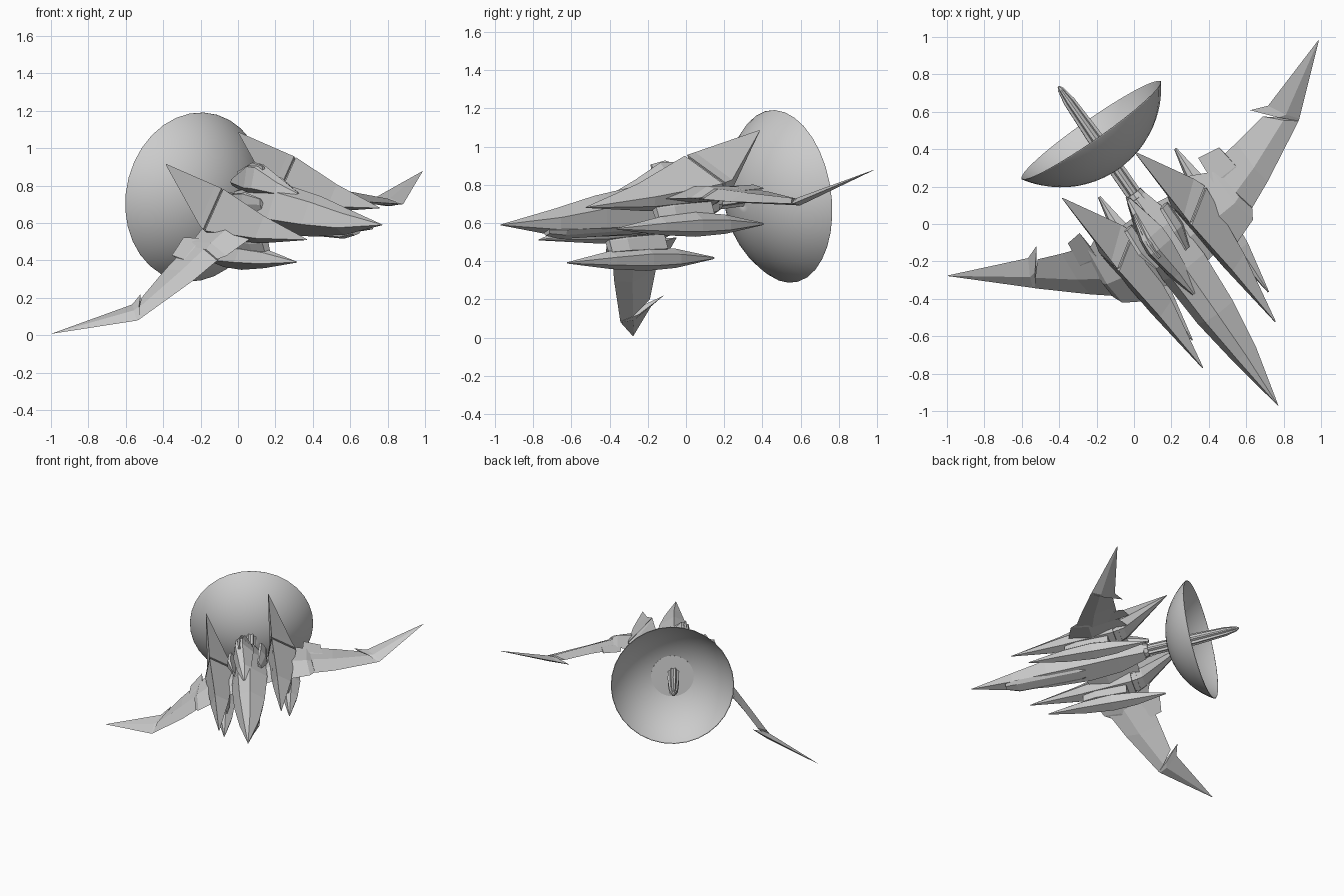
import bpy, bmesh, math
from mathutils import Matrix, Vector

# Ship frame: x = starboard, y = backward, z = up, origin at the nose; banked and turned in the world
b = Vector((-0.569, 0.8137, 0.12)).normalized()
r = Vector((0.793, 0.502, 0.347))
r = (r - b * r.dot(b)).normalized()
u = r.cross(b)
FRAME = Matrix((r, b, u)).transposed().to_4x4()
FRAME.translation = Vector((0.77, -0.97, 0.59))

grey = bpy.data.materials.new("light_grey")
grey.diffuse_color = (0.6, 0.6, 0.6, 1)


def finish(name, bm, mirror):
    bmesh.ops.remove_doubles(bm, verts=bm.verts, dist=1e-5)
    bmesh.ops.recalc_face_normals(bm, faces=bm.faces)
    me = bpy.data.meshes.new(name)
    bm.to_mesh(me)
    bm.free()
    ob = bpy.data.objects.new(name, me)
    bpy.context.collection.objects.link(ob)
    me.materials.append(grey)
    ob.matrix_world = FRAME
    if mirror:
        ob.modifiers.new("mirror", 'MIRROR')
    return ob


def loft(name, rings, mirror=False, caps=True):
    """Skin a row of rings, each with the same number of 3D points."""
    bm = bmesh.new()
    vs = [[bm.verts.new(p) for p in ring] for ring in rings]
    n = len(rings[0])
    for a, c in zip(vs, vs[1:]):
        for i in range(n):
            j = (i + 1) % n
            bm.faces.new((a[i], a[j], c[j], c[i]))
    if caps:
        bm.faces.new(vs[0])
        bm.faces.new(vs[-1])
    return finish(name, bm, mirror)


def hexa(y, w, top, mid, bot, x=0.0, tw=0.35, bw=0.55):
    """Six-sided section: narrow roof, wide waist, narrow keel."""
    return [(x + sx * w, y, z) for sx, z in
            ((tw, top), (1, mid), (bw, bot), (-bw, bot), (-1, mid), (-tw, top))]


def blade(lead, trail, t):
    """Diamond wing section from leading to trailing point."""
    l, k = Vector(lead), Vector(trail)
    m = l.lerp(k, 0.4)
    return [l, m + Vector((0, 0, t)), k, m - Vector((0, 0, t))]


def circle(y, rad, n, z, flute=0.0):
    return [((rad - flute * (i % 2)) * math.cos(2 * math.pi * i / n), y,
             z + (rad - flute * (i % 2)) * math.sin(2 * math.pi * i / n)) for i in range(n)]


# Fuselage, chin and canopy
loft("fuselage", [hexa(0, 0.002, 0.002, 0, -0.002),
                  hexa(0.33, 0.078, 0.035, -0.03, -0.085),
                  hexa(0.60, 0.12, 0.07, -0.03, -0.12),
                  hexa(0.90, 0.14, 0.09, -0.03, -0.145),
                  hexa(1.15, 0.125, 0.08, -0.03, -0.14),
                  hexa(1.35, 0.06, 0.025, -0.04, -0.105)])
loft("chin", [hexa(0.27, 0.03, -0.05, -0.075, -0.09),
              hexa(0.36, 0.055, -0.06, -0.095, -0.115),
              hexa(0.85, 0.06, -0.08, -0.135, -0.148),
              hexa(1.20, 0.03, -0.08, -0.11, -0.13)])
loft("canopy", [hexa(0.76, 0.01, 0.085, 0.08, 0.07),
                hexa(0.90, 0.055, 0.13, 0.085, 0.05),
                hexa(1.08, 0.08, 0.20, 0.10, 0.04),
                hexa(1.16, 0.075, 0.195, 0.09, 0.03),
                hexa(1.38, 0.012, 0.085, 0.07, 0.05)])
loft("canopy_ridge", [hexa(1.04, 0.012, 0.205, 0.17, 0.12),
                      hexa(1.13, 0.02, 0.214, 0.18, 0.12),
                      hexa(1.30, 0.012, 0.14, 0.12, 0.08)])
loft("shoulder_block", [hexa(0.98, 0.01, 0.06, 0.03, -0.02, 0.10),
                        hexa(1.10, 0.03, 0.085, 0.03, -0.04, 0.12),
                        hexa(1.24, 0.025, 0.06, 0.01, -0.04, 0.12)], True)

# Long side hulls with rear fins
X = 0.245


def tent(ridge, base_y, half, base_z):
    """Ridge-topped section with a shallow keel that tapers with the width."""
    keel = base_z - 0.6 * half
    return [(X, *ridge), (X + half, base_y, base_z), (X + half * 0.5, base_y, keel),
            (X - half * 0.5, base_y, keel), (X - half, base_y, base_z)]


loft("side_hull", [tent((0.382, -0.04), 0.382, 0.003, -0.043),
                   tent((0.75, 0.045), 0.78, 0.07, -0.06),
                   tent((1.09, 0.157), 1.19, 0.112, -0.055)], True)
loft("seam_core", [tent((1.05, 0.13), 1.15, 0.10, -0.05),
                   tent((1.13, 0.14), 1.23, 0.10, -0.05)], True)
loft("rear_fin", [tent((1.105, 0.16), 1.205, 0.112, -0.05),
                  tent((1.16, 0.168), 1.27, 0.09, -0.035),
                  tent((1.598, 0.236), 1.596, 0.003, 0.23)], True)

# Underslung pods and their pylons
loft("lower_pod", [hexa(0.52, 0.004, -0.182, -0.185, -0.188, 0.257),
                   hexa(0.80, 0.055, -0.16, -0.21, -0.245, 0.257),
                   hexa(1.02, 0.07, -0.165, -0.225, -0.28, 0.257),
                   hexa(1.20, 0.055, -0.20, -0.245, -0.29, 0.257),
                   hexa(1.43, 0.008, -0.27, -0.275, -0.28, 0.257)], True)
loft("pod_pylon", [hexa(0.80, 0.02, -0.08, -0.11, -0.17, X, 0.8, 0.8),
                   hexa(0.90, 0.04, -0.08, -0.12, -0.18, X, 0.8, 0.8),
                   hexa(1.14, 0.035, -0.08, -0.12, -0.20, X, 0.8, 0.8)], True)

# Inner wing stub, outer wing, flap and wing tip
loft("inner_wing", [blade((0.05, 0.84, -0.05), (0.05, 1.27, -0.05), 0.035),
                    blade((0.25, 0.88, -0.07), (0.25, 1.25, -0.07), 0.03)], True)
loft("wing_root", [blade((0.29, 0.84, -0.07), (0.29, 1.30, -0.07), 0.045),
                   blade((0.44, 0.90, -0.13), (0.42, 1.24, -0.10), 0.042),
                   blade((0.47, 0.95, -0.145), (0.45, 1.20, -0.12), 0.03)], True)
loft("outer_wing", [blade((0.40, 0.92, -0.115), (0.40, 1.26, -0.10), 0.035),
                    blade((0.60, 1.02, -0.225), (0.59, 1.29, -0.20), 0.03),
                    blade((0.89, 1.188, -0.366), (0.76, 1.32, -0.305), 0.02)], True)
loft("wing_flap", [blade((0.39, 1.08, -0.10), (0.40, 1.345, -0.096), 0.015),
                   blade((0.54, 1.10, -0.18), (0.51, 1.325, -0.155), 0.015)], True)
loft("wing_tip", [blade((0.89, 1.188, -0.367), (0.72, 1.385, -0.307), 0.018),
                  blade((0.90, 1.196, -0.369), (0.81, 1.35, -0.330), 0.022),
                  blade((1.252, 1.497, -0.352), (1.25, 1.50, -0.352), 0.001)], True)

# Engine nozzle and fluted exhaust rod running through the dish
loft("engine_nozzle", [circle(1.25, 0.075, 10, -0.045), circle(1.38, 0.05, 10, -0.045)])
loft("exhaust_rod", [circle(1.30, 0.045, 16, -0.045, 0.010), circle(1.75, 0.045, 16, -0.05, 0.010),
                     circle(1.98, 0.034, 16, -0.048, 0.008), circle(2.06, 0.018, 16, -0.046, 0.004),
                     circle(2.08, 0.006, 16, -0.046)])

# Round dish: closed spherical bowl, open to the rear, with a flat inner floor
RIM, DEPTH, RIM_Y, DISH_Z = 0.452, 0.25, 1.785, -0.07
R = (RIM ** 2 + DEPTH ** 2) / (2 * DEPTH)
rings = []
for i in range(15):
    rad = 0.004 + (RIM - 0.004) * math.sin(math.pi / 2 * i / 14)
    rings.append(circle(RIM_Y - (math.sqrt(R * R - rad * rad) - (R - DEPTH)), rad, 32, DISH_Z))
dish = loft("dish", rings, caps=False)
dish.modifiers.new("thickness", 'SOLIDIFY').thickness = 0.004
floor_y = RIM_Y - (math.sqrt(R * R - 0.158 ** 2) - (R - DEPTH))
loft("dish_floor", [circle(floor_y - 0.003, 0.158, 32, DISH_Z), circle(floor_y + 0.002, 0.158, 32, DISH_Z)])
bpy.context.view_layer.objects.active = dish
dish.select_set(True)
bpy.ops.object.shade_smooth_by_angle(angle=math.radians(25))
